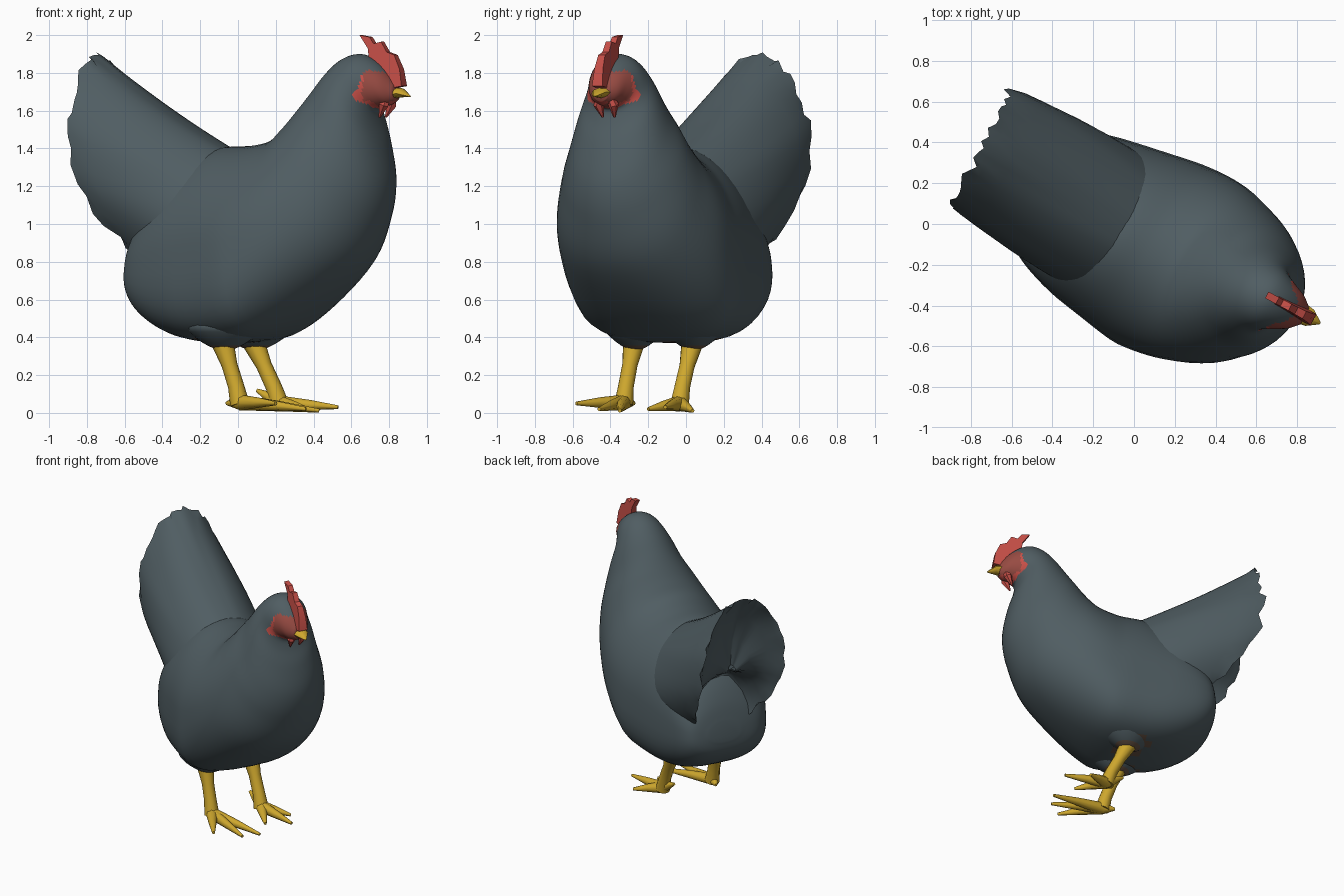
import bpy, bmesh, math, random
from mathutils import Vector

if "Cube" in bpy.data.objects:
    bpy.data.objects.remove(bpy.data.objects["Cube"])

random.seed(4)
C, S = 0.88, 0.47            # heading of the bird, turned towards the front right


def W(u, v, z):
    """Along, left, up -> world."""
    return Vector((C * u + S * v, -S * u + C * v, z))


def mat(name, col):
    m = bpy.data.materials.new(name)
    m.diffuse_color = (*col, 1)
    m.use_nodes = True
    m.node_tree.nodes["Principled BSDF"].inputs["Base Color"].default_value = m.diffuse_color
    return m


SLATE = mat("slate_feathers", (0.080, 0.110, 0.123))
RED = mat("comb_red", (0.58, 0.08, 0.065))
FACE = mat("face_red", (0.31, 0.07, 0.055))
YELLOW = mat("leg_yellow", (0.62, 0.39, 0.027))
BROWN = mat("thigh_brown", (0.14, 0.088, 0.06))


def finish(bm, name, mats, angle=50, rule=None):
    bmesh.ops.recalc_face_normals(bm, faces=bm.faces)
    if rule:
        for f in bm.faces:
            f.material_index = rule(f.calc_center_median())
    me = bpy.data.meshes.new(name)
    bm.to_mesh(me)
    bm.free()
    ob = bpy.data.objects.new(name, me)
    bpy.context.collection.objects.link(ob)
    for m in mats:
        me.materials.append(m)
    bpy.ops.object.select_all(action='DESELECT')
    ob.select_set(True)
    bpy.context.view_layer.objects.active = ob
    bpy.ops.object.shade_smooth_by_angle(angle=math.radians(angle))
    return ob


def loft(bm, rings):
    """Skin a row of closed rings and cap both ends."""
    rows = [[bm.verts.new(p) for p in r] for r in rings]
    n = len(rows[0])
    for a, b in zip(rows, rows[1:]):
        for i in range(n):
            j = (i + 1) % n
            bm.faces.new((a[i], a[j], b[j], b[i]))
    bm.faces.new(rows[0])
    bm.faces.new(rows[-1])


def spline(keys, steps):
    """Smooth interpolation of rows of numbers."""
    out = []
    for k in range(len(keys) - 1):
        p = [keys[max(0, min(len(keys) - 1, k + d))] for d in (-1, 0, 1, 2)]
        for s in range(steps):
            t = s / steps
            out.append([0.5 * (2 * b + (c - a) * t + (2 * a - 5 * b + 4 * c - d) * t * t
                               + (3 * b - a - 3 * c + d) * t ** 3) for a, b, c, d in zip(*p)])
    return out + [list(keys[-1])]


def tube(bm, pts, radii, sides=7, flat=1):
    rings = []
    for i, p in enumerate(pts):
        d = (pts[min(i + 1, len(pts) - 1)] - pts[max(i - 1, 0)]).normalized()
        a = d.cross(W(0.05, 1, 0.1)).normalized()
        b = d.cross(a)
        rings.append([p + radii[i] * (flat * a * math.cos(t) + b * math.sin(t))
                      for t in (2 * math.pi * k / sides for k in range(sides))])
    loft(bm, rings)


# Legs: hip, ankle, three front toes and the back toe
LEGS = {
    "right": ((-.09, -.27, .40), (.01, -.33, .075),
              [(.36, -.46, .02), (.43, -.35, .012), (.20, -.58, .05), (-.06, -.275, .05)]),
    "left": ((.07, .04, .40), (.22, -.035, .07),
             [(.53, -.11, .03), (.42, .035, .01), (.37, -.20, .02), (.10, .0, .12)])}

# Body, neck and head: back point u,z / belly point u,z / half width
BODY = [(-.54, .84, -.56, .70, .12), (-.50, .98, -.54, .60, .26), (-.42, 1.13, -.44, .49, .34),
        (-.27, 1.31, -.25, .40, .40), (-.07, 1.40, 0, .37, .445), (.13, 1.415, .25, .40, .48),
        (.27, 1.45, .50, .54, .47), (.35, 1.53, .76, .77, .41), (.42, 1.62, .88, 1.0, .345),
        (.48, 1.70, .92, 1.2, .28), (.56, 1.80, .89, 1.4, .225), (.64, 1.87, .85, 1.53, .18),
        (.73, 1.90, .84, 1.60, .15), (.81, 1.88, .88, 1.62, .12), (.89, 1.82, .92, 1.63, .09),
        (.955, 1.74, .955, 1.65, .045)]
N = 48
rings = []
for tu, tz, bu, bz, w in spline(BODY, 5):
    full = min(1, w / .42)
    rear = max(0, min(1, (.42 - tu) / .3))
    ring = []
    for k in range(N):
        a = 2 * math.pi * k / N
        c, s = math.cos(a), math.sin(a)
        if c < 0:                       # fuller, boxier belly towards the rear
            e = 1 - .36 * full * rear
            c, s = -abs(c) ** e, math.copysign(abs(s) ** e, s)
        ring.append(W((tu + bu) / 2 + c * (tu - bu) / 2,
                      -(.04 + .03 * rear) * full + w * s * (1 - (.03 + .07 * rear) * full * c),
                      (tz + bz) / 2 + c * (tz - bz) / 2))
    rings.append(ring)


def body_colour(p):
    u, v = C * p.x - S * p.y, S * p.x + C * p.y
    if p.z > 1.57 and u > .7:
        a = math.atan2(p.z - 1.71, u - .89)
        d = math.hypot((u - .89) / .095, (p.z - 1.705) / .115) * (1 + .13 * math.sin(5 * a))
        if d < 1:
            return 1 if d > .72 and (u < .82 or p.z < 1.65) else 2
    if p.z < .45 and any((p.xy - Vector(h[:2])).length < .13 for h, _, _ in LEGS.values()):
        return 3
    return 0


bm = bmesh.new()
loft(bm, rings)
finish(bm, "body", [SLATE, RED, FACE, BROWN], 60, body_colour)

# Tail: ragged hollow fan; rim and root rows run from top to lower edge (u, v, z)
RIM = [(-.84, 0, 1.91), (-.85, .10, 1.88), (-.85, .19, 1.79), (-.86, .27, 1.65), (-.86, .325, 1.48),
       (-.81, .325, 1.22), (-.65, .27, 1.0), (-.51, .20, .84)]
ROOT = [(.03, 0, 1.37), (.03, .08, 1.36), (.03, .16, 1.32), (.03, .23, 1.26), (.03, .29, 1.18),
        (.0, .35, 1.06), (-.06, .37, .94), (-.16, .33, .84)]


def both(half):
    h = spline(half, 3)
    return [(u, -v, z) for u, v, z in h[:0:-1]] + h


rim, root = both(RIM), both(ROOT)
rows = []
for s in (0, .1, .2, .3, .4, .5, .6, .7, .8, .92):
    row = []
    for a, b in zip(root, rim):
        u, v, z = [p + (q - p) * s for p, q in zip(a, b)]
        top = max(0, 1 - abs(v) / .3)
        arch = math.sin(math.pi * s)
        row.append(W(u, v * (1 + .09 * arch) - .02 - .04 * (1 - s), z - .03 * top * arch))
    rows.append(row)
rows.append([W(u + random.uniform(-.015, .035), v * random.uniform(.96, 1.02) - .02,
               z + random.uniform(-.02, .012)) for u, v, z in rim])
for du, sc in ((.05, .90), (.12, .72), (.18, .4), (.2, .1)):      # hollow inside of the fan
    rows.append([W(min(u + du, -.42), v * sc - .02, 1.25 + (z - 1.25) * sc) for u, v, z in rim])
bm = bmesh.new()
loft(bm, rows)
finish(bm, "tail_fan", [SLATE], 50)

# Comb: toothed blade, thicker towards its base
COMB = [(.74, 2.0), (.80, 1.99), (.825, 1.955), (.87, 1.965), (.905, 1.91), (.95, 1.895), (.985, 1.82),
        (1.0, 1.73), (.94, 1.72), (.87, 1.80), (.80, 1.87), (.79, 1.93)]
bm = bmesh.new()
loft(bm, [[W(u, side * (.018 + .07 * max(0, 1.93 - z)), z) for u, z in COMB] for side in (-1, 1)])
finish(bm, "comb", [RED], 30)

# Beak, short and broad
bm = bmesh.new()
tube(bm, [W(.92, 0, 1.692), W(.98, 0, 1.695), W(1.037, 0, 1.675)], [.055, .045, .006], 8, .55)
finish(bm, "beak", [YELLOW], 60)

# Wattles below the beak
for side, label in ((-1, "right"), (1, "left")):
    bm = bmesh.new()
    tube(bm, [W(.91, .03 * side, 1.67), W(.90, .045 * side, 1.63), W(.87, .035 * side, 1.565)],
         [.022, .028, .006], 6)
    finish(bm, label + "_wattle", [RED], 40)

for label, (hip, ankle, toes) in LEGS.items():
    hip, ankle = Vector(hip), Vector(ankle)
    bm = bmesh.new()
    tube(bm, [hip, hip.lerp(ankle, .45), hip.lerp(ankle, .8), ankle - Vector((0, 0, .03))],
         [.064, .042, .043, .052], 10)
    for t in toes:
        t = Vector(t)
        mid = ankle.lerp(t, .5)
        mid.z = max(.03, mid.z - .008)
        tube(bm, [ankle - Vector((0, 0, .02)), mid, t], [.042, .028, .01], 8)
    finish(bm, label + "_leg", [YELLOW], 65)

    # Feathered thigh, brown where it meets the leg
    bm = bmesh.new()
    bmesh.ops.create_uvsphere(bm, u_segments=24, v_segments=18, radius=1)
    for v in bm.verts:
        k = .6 + .4 * max(0, min(1, (v.co.z + 1)))
        v.co = hip + Vector((v.co.x * .21 * k + .02, v.co.y * .17 * k, v.co.z * .12 + .05))
    finish(bm, label + "_thigh", [SLATE, BROWN], 60, lambda p: int(p.z < .365))
